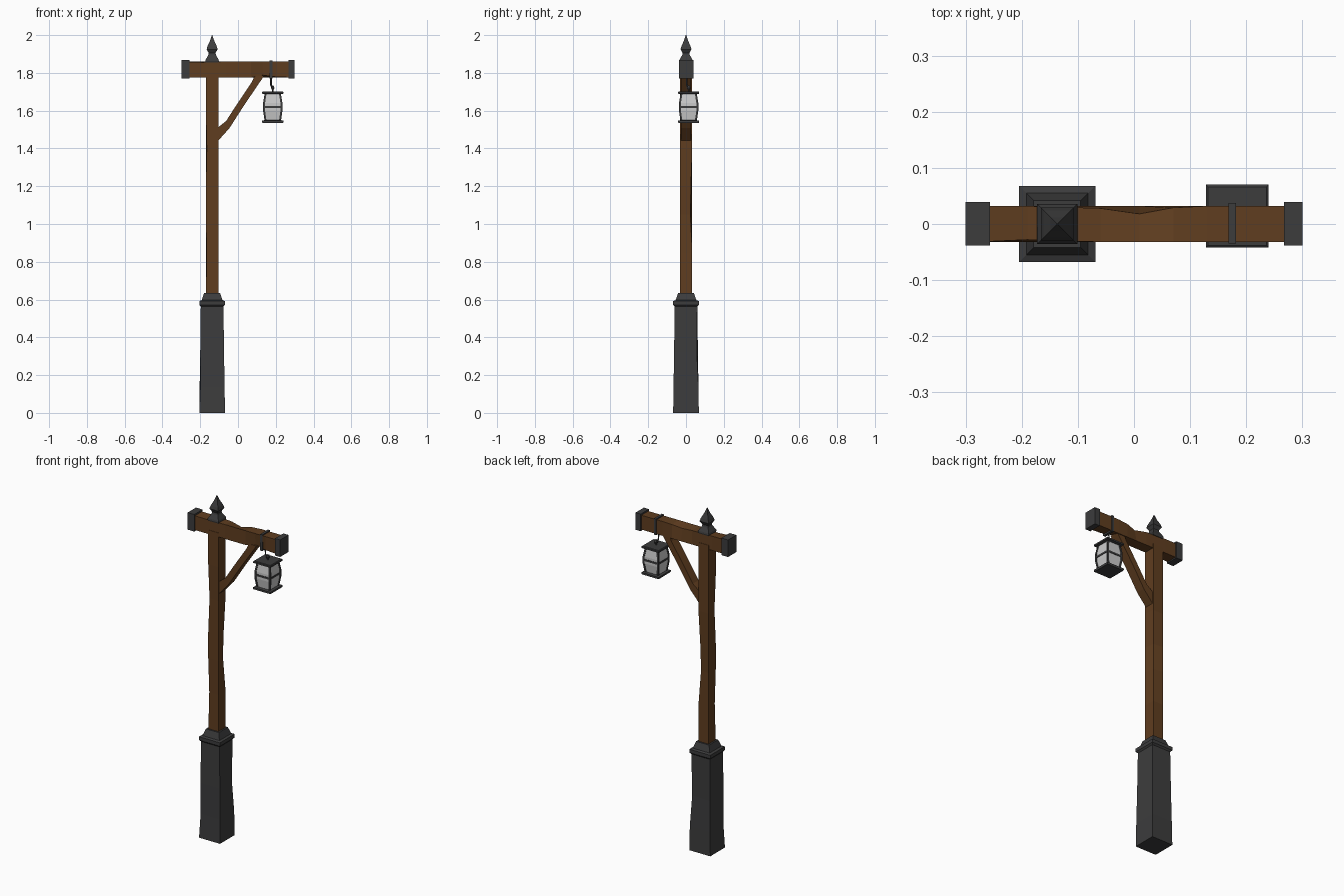
import bpy, bmesh
from mathutils import Vector

if "Cube" in bpy.data.objects:
    bpy.data.objects.remove(bpy.data.objects["Cube"])


def material(name, rgb):
    m = bpy.data.materials.new(name)
    m.diffuse_color = (*rgb, 1)
    m.use_nodes = True
    m.node_tree.nodes["Principled BSDF"].inputs["Base Color"].default_value = m.diffuse_color
    return m


IRON = material("dark_iron", (0.045, 0.045, 0.046))
WOOD = material("brown_wood", (0.115, 0.047, 0.014))
GLASS = material("pale_glass", (0.6, 0.6, 0.62))
CORNERS = [(-1, -1), (1, -1), (1, 1), (-1, 1)]


def loft(name, rings, mat):
    """Skin a list of four-point rings and cap both ends."""
    bm = bmesh.new()
    loops = [[bm.verts.new(p) for p in r] for r in rings]
    for a, b in zip(loops, loops[1:]):
        for i in range(4):
            j = (i + 1) % 4
            bm.faces.new((a[i], a[j], b[j], b[i]))
    bm.faces.new(loops[0][::-1])
    bm.faces.new(loops[-1])
    bmesh.ops.recalc_face_normals(bm, faces=bm.faces[:])
    me = bpy.data.meshes.new(name)
    bm.to_mesh(me)
    bm.free()
    me.materials.append(mat)
    ob = bpy.data.objects.new(name, me)
    bpy.context.collection.objects.link(ob)
    return ob


def tower(name, cx, cy, profile, mat):
    """Square stack; profile rows are (half width, z, optional worn corner, optional wear)."""
    rings = []
    for h, z, *worn in profile:
        ring = []
        for i, (sx, sy) in enumerate(CORNERS):
            k = h - (worn[1] if worn and worn[0] == i else 0)
            ring.append((cx + sx * k, cy + sy * k, z))
        rings.append(ring)
    return loft(name, rings, mat)


def box(name, x0, x1, y0, y1, z0, z1, mat):
    return loft(name, [[(x0, y0, z), (x1, y0, z), (x1, y1, z), (x0, y1, z)] for z in (z0, z1)], mat)


PX = -0.137

# Iron base sleeve with stepped collar
tower("base_sleeve", PX, 0, [(0.068, 0), (0.066, 0.14, 0, 0.004), (0.063, 0.32, 2, 0.006),
                             (0.060, 0.57)], IRON)
tower("base_collar", PX, 0, [(0.060, 0.563), (0.068, 0.572), (0.068, 0.592), (0.055, 0.597),
                             (0.042, 0.635), (0.033, 0.635)], IRON)

# Worn timber post
tower("post", PX, 0, [(0.033, 0.60), (0.033, 0.85, 0, 0.004), (0.033, 1.05, 2, 0.010),
                      (0.033, 1.2, 2, 0.007), (0.033, 1.4, 0, 0.005), (0.033, 1.6),
                      (0.033, 1.80)], WOOD)

# Worn timber cross beam: each row is x, worn corner, wear
beam = []
for x, corner, wear in [(-0.28, 0, 0), (-0.19, 3, 0.004), (-0.06, 2, 0.004), (0.01, 2, 0.014),
                        (0.07, 2, 0.003), (0.13, 0, 0.012), (0.2, 0, 0.003), (0.28, 0, 0)]:
    beam.append([(x, sy * (0.032 - (wear if i == corner else 0)),
                  1.818 + sz * (0.042 - (wear if i == corner else 0)))
                 for i, (sy, sz) in enumerate(CORNERS)])
loft("cross_beam", beam, WOOD)

# Iron beam end caps
for side, x0, x1 in (("left", -0.30, -0.257), ("right", 0.267, 0.30)):
    box(f"{side}_end_cap", x0, x1, -0.038, 0.039, 1.769, 1.869, IRON)

# Bent diagonal brace: lower and upper edge points in the x-z plane
brace = []
for (xa, za), (xb, zb) in [((-0.11, 1.435), (-0.11, 1.508)), ((-0.045, 1.508), (-0.063, 1.545)),
                           ((0.03, 1.625), (-0.005, 1.635)), ((0.125, 1.765), (0.075, 1.755)),
                           ((0.138, 1.785), (0.088, 1.785))]:
    brace.append([(xa, -0.027, za), (xa, 0.027, za), (xb, 0.027, zb), (xb, -0.027, zb)])
loft("brace", brace, WOOD)

# Pointed square finial
tower("finial", PX, 0, [(0.034, 1.855), (0.036, 1.862), (0.034, 1.87), (0.020, 1.895),
                        (0.018, 1.905), (0.029, 1.925), (0.024, 1.942), (0.012, 1.968),
                        (0.0012, 2.0)], IRON)

# Strap around the beam and lantern hook
LX, LY = 0.184, 0.014
box("beam_strap", 0.168, 0.182, -0.035, 0.037, 1.771, 1.866, IRON)
curve = bpy.data.curves.new("lantern_hook", "CURVE")
curve.dimensions = "3D"
curve.bevel_depth = 0.0045
curve.bevel_resolution = 0
curve.use_fill_caps = True
sp = curve.splines.new("POLY")
path = [(0.175, 0.003, 1.775), (0.175, 0.005, 1.735), (0.18, 0.01, 1.724), (LX, LY, 1.722), (LX, LY, 1.695)]
sp.points.add(len(path) - 1)
for p, co in zip(sp.points, path):
    p.co = (*co, 1)
curve.materials.append(IRON)
bpy.context.collection.objects.link(bpy.data.objects.new("lantern_hook", curve))
tower("hook_ring", LX, LY, [(0.006, 1.712), (0.009, 1.72), (0.005, 1.732)], IRON)

# Lantern plates, bulging glass and middle band
tower("lantern_floor", LX, LY, [(0.054, 1.535), (0.056, 1.538), (0.056, 1.547), (0.042, 1.550)], IRON)
tower("lantern_roof", LX, LY, [(0.042, 1.687), (0.056, 1.690), (0.056, 1.699), (0.052, 1.702)], IRON)
BODY = [(0.040, 1.545), (0.048, 1.60), (0.048, 1.64), (0.040, 1.69)]
tower("lantern_glass", LX, LY, BODY, GLASS)
tower("lantern_band", LX, LY, [(0.0505, 1.615), (0.0505, 1.626)], IRON)

# Lantern corner bars
for n, (sx, sy) in enumerate(CORNERS):
    rings = []
    for h, z in BODY:
        c = Vector((LX + sx * (h - 0.002), LY + sy * (h - 0.002), z))
        rings.append([c + Vector((ax, ay, 0)) * 0.0052 for ax, ay in CORNERS])
    loft(f"lantern_corner_bar_{n + 1}", rings, IRON)
